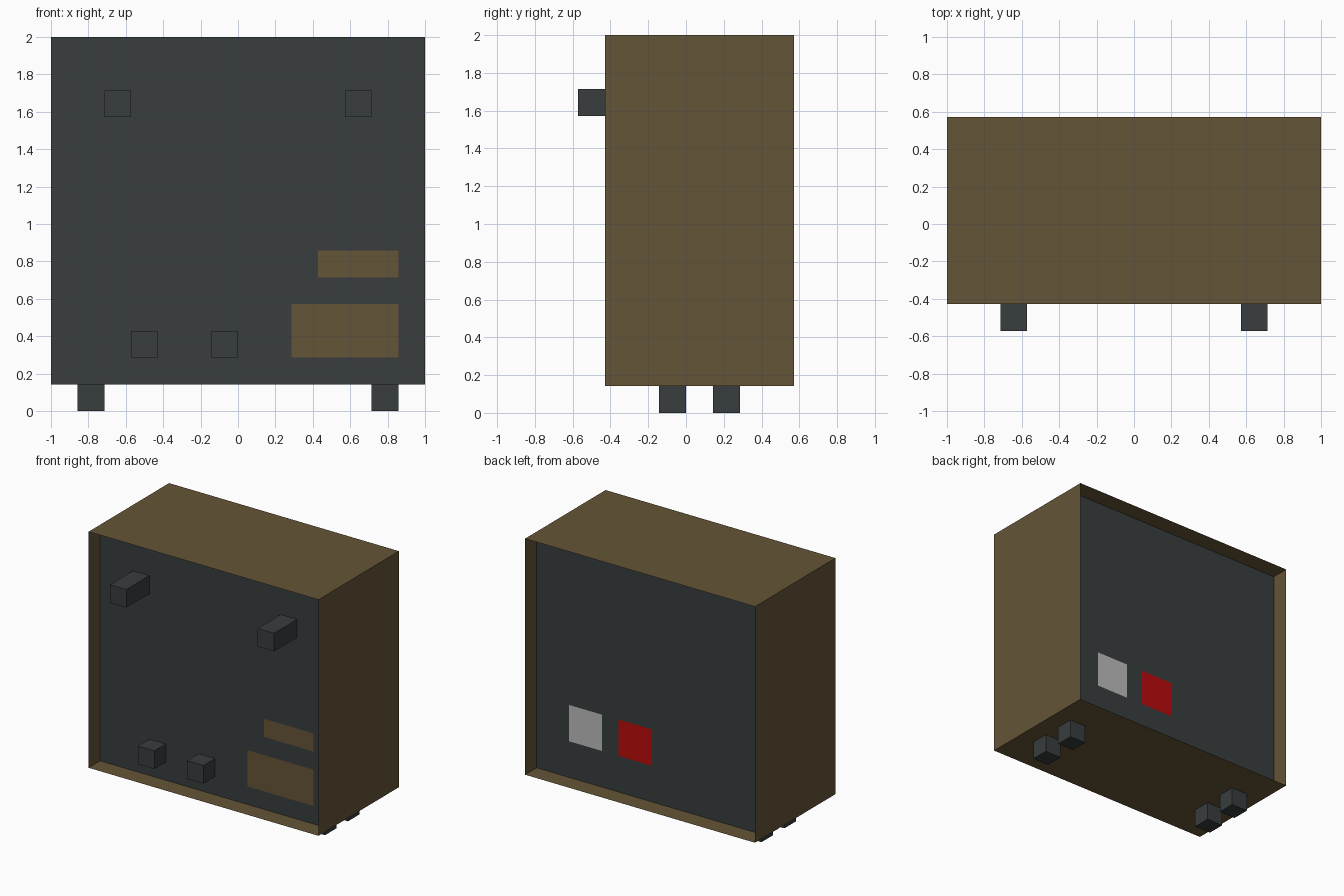
import bpy, bmesh

if "Cube" in bpy.data.objects:
    bpy.data.objects.remove(bpy.data.objects["Cube"])

U = 1 / 14  # modelling unit: the cabinet is 28 x 14 x 26 units


def material(name, rgb):
    m = bpy.data.materials.new(name)
    m.diffuse_color = (*rgb, 1)
    m.use_nodes = True
    m.node_tree.nodes["Principled BSDF"].inputs["Base Color"].default_value = m.diffuse_color
    return m


WOOD = material("brown wood", (0.13, 0.089, 0.038))
DARK = material("dark grey", (0.0395, 0.047, 0.0485))
WHITE = material("pale grey", (0.5, 0.5, 0.5))
RED = material("red", (0.49, 0.0035, 0.004))


def box(name, x, y, z, mat, open_ends=False):
    """Box from (min, max) ranges in units; open_ends drops the front and back faces."""
    bm = bmesh.new()
    bmesh.ops.create_cube(bm, size=1)
    if open_ends:
        ends = [f for f in bm.faces if abs(f.normal.y) > 0.5]
        bmesh.ops.delete(bm, geom=ends, context='FACES_ONLY')
    for v in bm.verts:
        v.co = [U * ((a + b) / 2 + c * (b - a))
                for c, (a, b) in zip(v.co, (x, y, z))]
    me = bpy.data.meshes.new(name)
    bm.to_mesh(me)
    bm.free()
    me.materials.append(mat)
    ob = bpy.data.objects.new(name, me)
    bpy.context.collection.objects.link(ob)
    return ob


def sheet(name, x, y, z, mat, facing):
    """Flat upright rectangle facing the front (-1) or the back (1)."""
    me = bpy.data.meshes.new(name)
    pts = [(x[0], z[0]), (x[1], z[0]), (x[1], z[1]), (x[0], z[1])]
    if facing > 0:
        pts.reverse()
    me.from_pydata([(a * U, y * U, b * U) for a, b in pts], [], [(0, 1, 2, 3)])
    me.materials.append(mat)
    ob = bpy.data.objects.new(name, me)
    bpy.context.collection.objects.link(ob)


# Thin wooden sleeve, open at front and back
box("cabinet_sleeve", (-14, 14), (-6, 8), (2, 28), WOOD, open_ends=True)

# Recessed panels
FRONT, BACK = -4, 6
sheet("front_panel", (-14, 14), FRONT, (2, 28), DARK, -1)
sheet("back_panel", (-14, 14), BACK, (2, 28), DARK, 1)

# Painted plates on the panels
GAP = 0.04
sheet("front_plate_upper", (6, 12), FRONT - GAP, (10, 12), WOOD, -1)
sheet("front_plate_lower", (4, 12), FRONT - GAP, (4, 8), WOOD, -1)
sheet("back_plate_white", (6, 10), BACK + GAP, (6, 10), WHITE, 1)
sheet("back_plate_red", (0, 4), BACK + GAP, (6, 10), RED, 1)

# Long upper pegs and short lower knobs on the front
for side, x in (("left", -10), ("right", 8)):
    box(f"upper_peg_{side}", (x, x + 2), (-8, FRONT), (22, 24), DARK)
for side, x in (("left", -8), ("right", -2)):
    box(f"lower_knob_{side}", (x, x + 2), (-6, FRONT), (4, 6), DARK)

# Four feet
for side, x in (("left", -12), ("right", 10)):
    for end, y in (("front", -2), ("back", 2)):
        box(f"foot_{end}_{side}", (x, x + 2), (y, y + 2), (0, 2), DARK)
